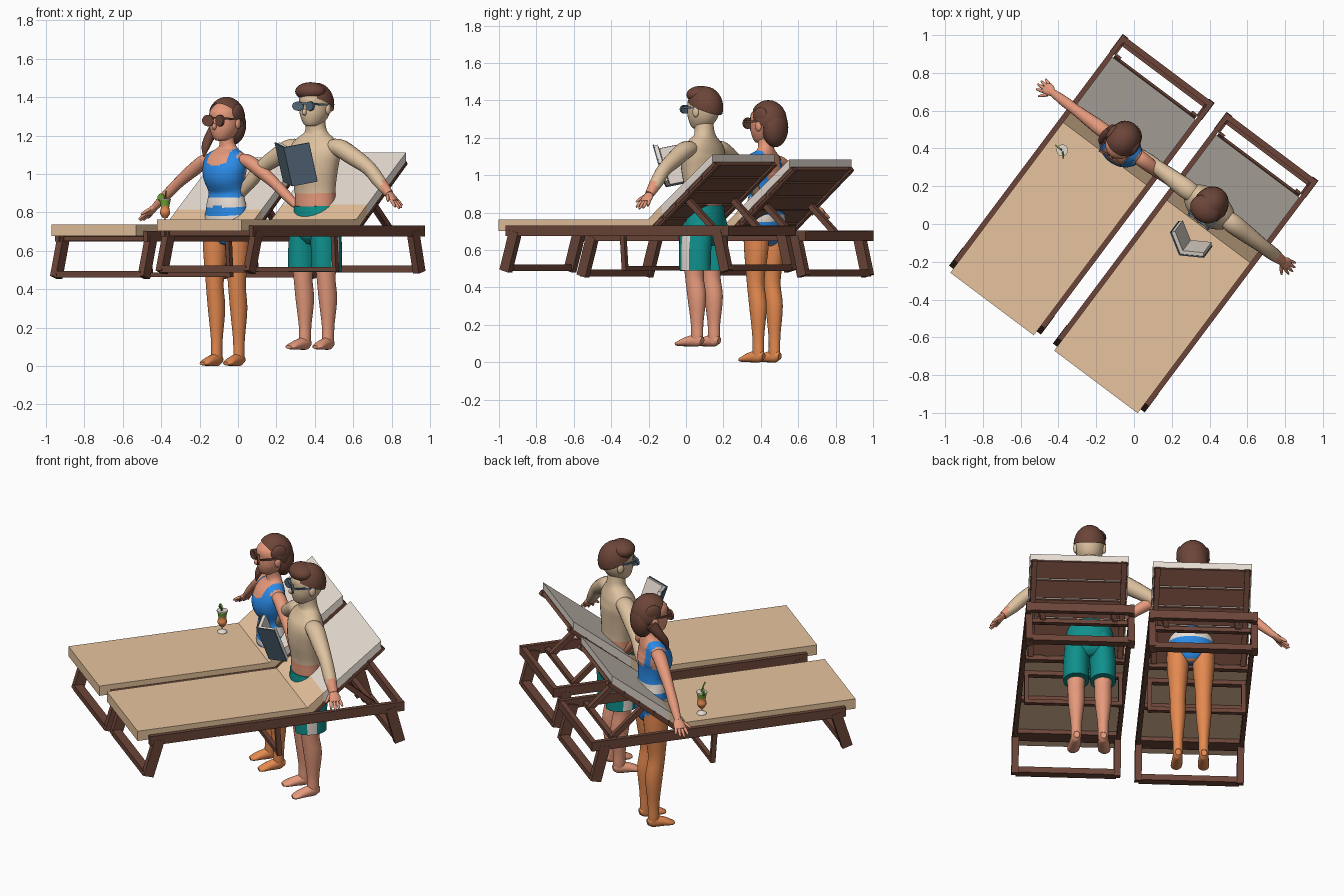
import bpy, bmesh, math
from mathutils import Vector, Matrix

if "Cube" in bpy.data.objects:
    bpy.data.objects.remove(bpy.data.objects["Cube"])

TURN = Matrix.Rotation(-0.6435, 4, 'Z')   # whole set is turned on the ground
ORIGIN = Vector((0, 0, 0))                # where the current group stands


def mat(name, hexcol):
    m = bpy.data.materials.new(name)
    c = [int(hexcol[i:i + 2], 16) / 255 for i in (0, 2, 4)]
    m.diffuse_color = [v / 12.92 if v <= .04045 else ((v + .055) / 1.055) ** 2.4 for v in c] + [1]
    m.use_nodes = True
    m.node_tree.nodes["Principled BSDF"].inputs["Base Color"].default_value = m.diffuse_color
    return m


WOOD, TAN, GREY = mat("wood_brown", "6C4538"), mat("tan_fabric", "F0CBA4"), mat("pale_grey", "E8DED4")
PALE, PINK, ORANGE = mat("pale_skin", "DEC2A0"), mat("pink_skin", "E69A7C"), mat("tanned_skin", "E58A50")
BLUE, TEAL = mat("blue_cloth", "2A8AE6"), mat("teal_cloth", "0F908C")
SLATE, LIME = mat("slate", "54697A"), mat("lime_green", "78A83C")
HAIR = WOOD


def finish(bm, name, mats, rule=None, smooth=True):
    bmesh.ops.recalc_face_normals(bm, faces=bm.faces)
    for f in bm.faces:
        f.smooth = smooth
        if rule:
            f.material_index = rule(f.calc_center_median(), f.normal)
    bm.transform(TURN @ Matrix.Translation(ORIGIN))
    me = bpy.data.meshes.new(name)
    bm.to_mesh(me)
    bm.free()
    for m in mats:
        me.materials.append(m)
    if smooth:
        me.set_sharp_from_angle(angle=math.radians(50))
    ob = bpy.data.objects.new(name, me)
    bpy.context.collection.objects.link(ob)


def tube(name, mats, pts, side=(1, 0, 0), n=24, steps=5, rule=None):
    """Smooth loft through (x, y, z, radius along side, other radius)."""
    P = [[float(v) for v in p] for p in pts]
    P = [P[0]] + P + [P[-1]]
    path = []
    for i in range(1, len(P) - 2):
        for s in range(steps + (i == len(P) - 3)):
            t = s / steps
            path.append([.5 * (2 * b + (c - a) * t + (2 * a - 5 * b + 4 * c - d) * t * t
                               + (3 * b - a - 3 * c + d) * t ** 3)
                         for a, b, c, d in zip(*P[i - 1:i + 3])])
    bm, rings = bmesh.new(), []
    for i, p in enumerate(path):
        t = (Vector(path[min(i + 1, len(path) - 1)][:3]) - Vector(path[max(i - 1, 0)][:3])).normalized()
        a = Vector(side)
        a = (a - t * a.dot(t)).normalized()
        b = t.cross(a)
        rx, ry = max(p[3], .002), max(p[4], .002)
        rings.append([bm.verts.new(Vector(p[:3]) + a * rx * math.cos(k * math.tau / n)
                                   + b * ry * math.sin(k * math.tau / n)) for k in range(n)])
    for r, q in zip(rings, rings[1:]):
        for k in range(n):
            bm.faces.new((r[k], r[(k + 1) % n], q[(k + 1) % n], q[k]))
    bm.faces.new(rings[0])
    bm.faces.new(rings[-1])
    finish(bm, name, mats, rule)


def ball(name, m, c, r, cut=None):
    """Ellipsoid, optionally trimmed by a plane through its centre."""
    bm = bmesh.new()
    bmesh.ops.create_uvsphere(bm, u_segments=24, v_segments=14, radius=1)
    bm.transform(Matrix.Translation(c) @ Matrix.Diagonal((*r, 1)))
    if cut:
        bmesh.ops.bisect_plane(bm, geom=bm.verts[:] + bm.edges[:] + bm.faces[:], plane_co=c,
                               plane_no=cut, clear_inner=True)
        bmesh.ops.holes_fill(bm, edges=[e for e in bm.edges if e.is_boundary])
    finish(bm, name, [m])


def beams(name, m, items):
    """Boxes running from p to q with cross-section w by d."""
    bm = bmesh.new()
    for p, q, w, d in items:
        p, q = Vector(p), Vector(q)
        z = (q - p).normalized()
        x = Vector((1, 0, 0)) if abs(z.x) < .9 else Vector((0, 1, 0))
        x = (x - z * x.dot(z)).normalized()
        R = Matrix((x, z.cross(x), z)).transposed().to_4x4()
        bmesh.ops.create_cube(bm, size=1, matrix=Matrix.Translation((p + q) / 2) @ R
                              @ Matrix.Diagonal((w, d, (q - p).length, 1)))
    finish(bm, name, [m], smooth=False)


def lounger():
    # mattress: bent side profile, split where the colour changes
    prof = [(-.79, .703, .763), (.205, .703, .763), (.30, .785, .841), (.638, 1.064, 1.112)]
    bm = bmesh.new()
    rows = [[bm.verts.new((x, y, z)) for x, z in ((-.276, lo), (.276, lo), (.276, hi), (-.276, hi))]
            for y, lo, hi in prof]
    for a, b in zip(rows, rows[1:]):
        for k in range(4):
            bm.faces.new((a[k], a[(k + 1) % 4], b[(k + 1) % 4], b[k]))
    bm.faces.new(rows[0])
    bm.faces.new(rows[-1])
    bmesh.ops.bevel(bm, geom=[e for e in bm.edges if e.calc_face_angle(0) > 1.2], offset=.007, segments=1,
                    affect='EDGES')
    finish(bm, "mattress", [TAN, GREY], lambda c, n: int(c.y > .31), smooth=False)
    # fixed frame
    beams("side_rails", WOOD, [((s * .289, -.725, .703), (s * .289, .765, .703), .026, .056) for s in (-1, 1)]
          + [((-.28, .75, .703), (.28, .75, .703), .03, .05)])
    beams("seat_slats", WOOD, [((-.28, y, .69), (.28, y, .69), .09 if y < -.6 else .035, .025)
                               for y in (-.65, -.25, .03, .2)])
    legs = []
    for top, foot in ((-.67, -.735), (.685, .74)):
        legs += [((s * .285, top, .70), (s * .285, foot, .488), .038, .06) for s in (-1, 1)]
        legs.append(((-.28, foot, .505), (.28, foot, .505), .05, .036))
    beams("leg_frames", WOOD, legs)
    beams("middle_leg_frame", WOOD, [((s * .262, .03, .70), (s * .262, .045, .49), .024, .028) for s in (-1, 1)]
          + [((-.26, .045, .503), (.26, .045, .503), .026, .024)])
    # reclining back: slats on two bearers, propped by struts
    a, b = Vector((0, .215, .705)), Vector((0, .652, 1.069))
    d = (b - a).normalized()
    n = Vector((0, -d.z, d.y))
    L = (b - a).length
    bm = bmesh.new()
    for i in range(5):
        c = a + d * L * (i + .5) / 5 - n * .002
        R = Matrix((Vector((1, 0, 0)), d, n)).transposed().to_4x4()
        bmesh.ops.create_cube(bm, size=1, matrix=Matrix.Translation(c) @ R
                              @ Matrix.Diagonal((.54, L / 5 - .012, .02, 1)))
    finish(bm, "back_slats", [WOOD], smooth=False)
    beams("back_bearers", WOOD, [(a - n * .01 + Vector((s * .25, 0, 0)), b - n * .01 + Vector((s * .25, 0, 0)),
                                  .03, .024) for s in (-1, 1)])
    beams("back_struts", WOOD, [((s * .2, .42, .87), (s * .2, .62, .69), .03, .03) for s in (-1, 1)]
          + [((-.28, .61, .695), (.28, .61, .695), .03, .025)])


def arm(skin, hand_skin, sh, el, wr, r):
    for s in (-1, 1):
        tube("arm", [skin, hand_skin],
             [(s * (sh[0] - .08), 0, sh[1] - .01, r * .9, r * .7), (s * sh[0], 0, sh[1], r * 1.12, r),
              (s * (sh[0] + el[0]) / 2, 0, (sh[1] + el[1]) / 2 + .005, r, r), (s * el[0], 0, el[1], r * .82, r * .82),
              (s * (el[0] + wr[0]) / 2, 0, (el[1] + wr[1]) / 2, r * .78, r * .75), (s * wr[0], 0, wr[1], r * .55, r * .5)],
             side=(0, 1, 0), n=16, rule=lambda c, n: int(abs(c.x) > wr[0] - .03))
        d = Vector((wr[0] - el[0], 0, wr[1] - el[1])).normalized()
        at = lambda t, y: (s * (wr[0] + d.x * t), y, wr[1] + d.z * t)
        tube("palm", [hand_skin], [(*at(-.01, 0), .02, .016), (*at(.025, 0), .034, .016), (*at(.055, 0), .03, .012)],
             side=(0, 1, 0), n=12, steps=3)
        for y0, y1, t0, t1 in ((-.024, -.036, .045, .095), (-.008, -.012, .05, .107), (.008, .012, .05, .102),
                               (.024, .034, .045, .085), (-.026, -.06, .012, .055)):
            tube("finger", [hand_skin], [(*at(t0, y0), .009, .009), (*at((t0 + t1) / 2, (y0 + y1) / 2), .009, .009),
                                         (*at(t1, y1), .005, .005)], side=(0, 1, .01), n=8, steps=2)


def leg(skin, base, w, r, top, foot, splay, rule=None, mats=()):
    k = (top - base) / .70
    for s in (-1, 1):
        x = s * w
        tube("leg", [skin, *mats],
             [(x, 0, top, r, r * 1.15), (x, 0, base + .58 * k, r * .97, r * 1.08), (x, -.004, base + .42 * k, r * .74, r * .78),
              (x, .012, base + .29 * k, r * .7, r * .78), (x, .014, base + .14 * k, r * .48, r * .54),
              (x, .014, base + .06, r * .45, r * .52), (x, .012, base + .02, r * .4, r * .5)], rule=rule)
        f = foot
        tube("foot", [skin], [(x, .05, base + .032, .016, .018), (x, .02, base + .034, .03 * f, .034),
                              (x + s * splay * .5, -.05 * f, base + .026, .036 * f, .026),
                              (x + s * splay, -.1 * f, base + .016, .036 * f, .015),
                              (x + s * splay, -.122 * f, base + .013, .02 * f, .009)], n=16)


def head(skin, z, lens, rz):
    # skull with a narrower chin, nose, ears, sunglasses
    tube("head", [skin], [(0, -.034, z - .102, .02, .024), (0, -.032, z - .092, .042, .048), (0, -.018, z - .05, .068, .076),
                          (0, 0, z, .08, .09), (0, .005, z + .05, .076, .09), (0, .005, z + .09, .045, .055),
                          (0, .005, z + .10, .004, .004)])
    ball("nose", skin, (0, -.09, z - .028), (.011, .016, .017))
    for s in (-1, 1):
        ball("ear", skin, (s * .08, .008, z - .012), (.012, .019, .028))
        tube("sunglass_lens", [lens], [(s * .037, -.1, z + .003, .032, rz), (s * .04, -.088, z + .003, .032, rz)],
             n=20, steps=1)
    beams("sunglass_frame", lens, [((-.06, -.096, z + .018), (.06, -.096, z + .018), .01, .01)]
          + [((s * .068, -.093, z + .014), (s * .083, .01, z + .01), .008, .01) for s in (-1, 1)])


def near(a, lo, hi):
    return lo < abs(a) < hi


# two sun loungers
for ORIGIN in (Vector((-.347, 0, -.027)), Vector((.34, 0, 0))):
    lounger()

# woman in a swimsuit
ORIGIN = Vector((-.3, .298, 0))


def suit(c, n):
    if c.z > .88:
        top = (1.045 + .5 * max(0, abs(c.x) - .03)) if c.y < 0 else .98
        return 0 if c.z < top or (near(c.x, .06, .1) and c.z < 1.14) else 1
    if c.z > .83 or near(c.z, .755, .785):
        return 2
    return 0 if c.z > .63 + .7 * max(0, abs(c.x) - .03) else 3


tube("swimsuit_body", [BLUE, PINK, GREY, ORANGE],
     [(0, 0, .63, .03, .04), (0, .008, .67, .1, .075), (0, .008, .76, .128, .092), (0, 0, .84, .114, .08),
      (0, 0, .91, .102, .074), (0, -.016, .99, .119, .096), (0, -.01, 1.05, .127, .084), (0, .005, 1.1, .115, .06),
      (0, .01, 1.13, .065, .045), (0, .008, 1.16, .04, .04), (0, 0, 1.22, .037, .038)], n=48, steps=8, rule=suit)
leg(ORANGE, 0, .072, .062, .72, .85, .004, lambda c, n: int(c.z > .65 + .7 * max(0, abs(c.x) - .03)), [BLUE])
arm(PINK, PINK, (.13, 1.07), (.31, .955), (.468, .825), .035)
ORIGIN = ORIGIN + Vector((-.012, .004, 0))
head(PINK, 1.275, HAIR, .03)
ball("hair_cap", HAIR, (0, .014, 1.29), (.094, .104, .112), (0, .62, .6))
ball("hair_back", HAIR, (0, .06, 1.255), (.08, .064, .105))
for s in (-1, 1):
    ball("hair_lock", HAIR, (s * .074, .016, 1.318), (.019, .046, .046))
tube("hair_tail", [HAIR], [(-.075, .03, 1.25, .03, .035), (-.09, -.015, 1.19, .026, .026),
                           (-.088, -.05, 1.14, .022, .02), (-.088, -.065, 1.09, .004, .004)], n=14)

# man in swim shorts
ORIGIN = Vector((.265, .315, 0))
tube("bare_torso", [PALE, PINK],
     [(0, .005, .76, .11, .085), (0, .003, .84, .114, .087), (0, 0, .92, .118, .086), (0, -.006, 1.02, .136, .096),
      (0, -.004, 1.1, .152, .096), (0, .004, 1.15, .145, .08), (0, .008, 1.19, .105, .062), (0, .008, 1.225, .06, .052),
      (0, 0, 1.3, .049, .052)], n=32, rule=lambda c, n: int(c.z < .9))
tube("shorts_waist", [TEAL], [(0, .005, .63, .07, .06), (0, .008, .67, .13, .095), (0, .008, .75, .135, .1),
                              (0, .005, .835, .12, .094)], n=32)
for s in (-1, 1):
    tube("shorts_leg", [TEAL, GREY], [(s * .075, 0, .49, .072, .09), (s * .074, 0, .6, .073, .093),
                                      (s * .066, .005, .72, .07, .095), (s * .06, .005, .78, .06, .08)],
         n=40, rule=lambda c, n: int(n.x * s > .9 and -.4 < n.y < .16 and c.z < .69))
leg(PINK, .085, .075, .066, .72, .92, .012)
arm(PALE, PINK, (.15, 1.138), (.35, 1.03), (.482, .897), .046)
head(PALE, 1.35, SLATE, .024)
ball("short_hair", HAIR, (0, .012, 1.362), (.09, .1, .113), (0, .36, .85))
ball("hair_quiff", HAIR, (-.01, -.026, 1.43), (.085, .07, .048))

# open book held up in front of him, covers outward
for s in (-1, 1):
    for nm, m, back, th, sz in (("book_cover", SLATE, 0, .007, 1), ("book_pages", GREY, .013, .02, .95)):
        bm = bmesh.new()
        bmesh.ops.create_cube(bm, size=1, matrix=Matrix.Translation((.026, -.264, 1.038))
                              @ Matrix.Rotation(math.radians(20), 4, 'X')
                              @ Matrix.Rotation(s * math.radians(33), 4, 'Z')
                              @ Matrix.Translation((s * .066, back, 0))
                              @ Matrix.Diagonal((.132 * sz, th, .215 * sz, 1)))
        finish(bm, nm, [m], smooth=False)

# cocktail on the mattress
ORIGIN = Vector((-.538, .084, .736))
tube("glass_foot", [GREY], [(0, 0, 0, .028, .028), (0, 0, .008, .024, .024), (0, 0, .016, .006, .006),
                            (0, 0, .035, .006, .006)], n=16)
tube("cocktail", [ORANGE, LIME], [(0, 0, .035, .012, .012), (0, 0, .06, .027, .027), (0, 0, .09, .022, .022),
                                  (0, 0, .13, .03, .03)], n=16, rule=lambda c, n: int(c.z > .095))
tube("glass_rim", [GREY], [(0, 0, .128, .031, .031), (0, 0, .134, .031, .031)], n=16, steps=1)
tube("straw", [LIME], [(0, 0, .1, .004, .004), (.012, -.01, .15, .004, .004), (.03, -.03, .175, .004, .004)], n=8)
tube("fruit_slice", [LIME], [(-.024, -.004, .14, .022, .022), (-.024, .004, .14, .022, .022)], n=16, steps=1)
